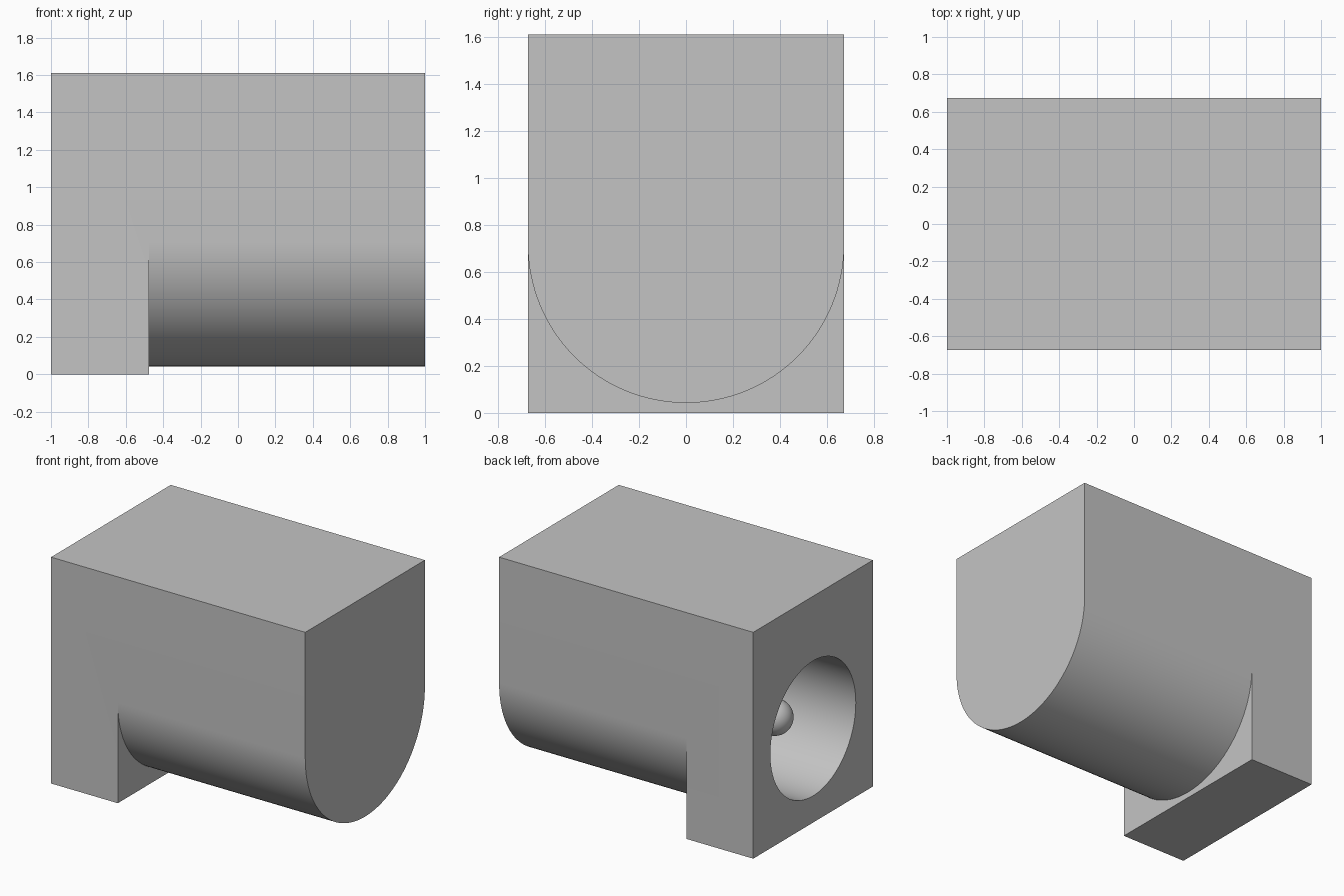
import bpy, bmesh, math
from mathutils import Matrix

if "Cube" in bpy.data.objects:
    bpy.data.objects.remove(bpy.data.objects["Cube"])

HALF_W, TOP = 0.6725, 1.61        # half width and height of the housing
BACK, STEP, FRONT = 1.0, -0.475, -1.0
ARC_Z = 0.715                     # centre height of the round belly
BORE_Z, BORE_R, BORE_END = 0.67, 0.48, 0.35
PIN_R, PIN_TIP = 0.122, -0.82

grey = bpy.data.materials.new("plain grey")
grey.use_nodes = True
colour = (0.55, 0.55, 0.55, 1)
grey.diffuse_color = colour
grey.node_tree.nodes["Principled BSDF"].inputs["Base Color"].default_value = colour


def add_object(name, bm):
    bmesh.ops.recalc_face_normals(bm, faces=bm.faces)
    mesh = bpy.data.meshes.new(name)
    bm.to_mesh(mesh)
    bm.free()
    mesh.materials.append(grey)
    obj = bpy.data.objects.new(name, mesh)
    bpy.context.collection.objects.link(obj)
    return obj


def activate(obj):
    bpy.ops.object.select_all(action='DESELECT')
    obj.select_set(True)
    bpy.context.view_layer.objects.active = obj


def smooth(obj):
    activate(obj)
    bpy.ops.object.shade_smooth_by_angle(angle=math.radians(30))


def revolve(name, profile, steps):
    """Turn (x, radius) points around the bore axis."""
    bm = bmesh.new()
    verts = [bm.verts.new((x, 0, BORE_Z + r)) for x, r in profile]
    edges = [bm.edges.new(pair) for pair in zip(verts, verts[1:])]
    bmesh.ops.spin(bm, geom=verts + edges, cent=(0, 0, BORE_Z), axis=(1, 0, 0),
                   angle=math.tau, steps=steps, use_duplicate=False)
    bmesh.ops.remove_doubles(bm, verts=bm.verts, dist=0.0005)
    return add_object(name, bm)


# Housing: square front block with a foot, round belly behind it
bm = bmesh.new()


def point(x, y, z):
    return bm.verts.new((x, y, z))


N = 64
arc = [(-HALF_W * math.cos(math.pi * i / N), ARC_Z - HALF_W * math.sin(math.pi * i / N))
       for i in range(N + 1)]
back_arc = [point(BACK, y, z) for y, z in arc]
step_arc = [point(STEP, y, z) for y, z in arc]
sides = (-HALF_W, HALF_W)
back_top = [point(BACK, y, TOP) for y in sides]
front_top = [point(FRONT, y, TOP) for y in sides]
front_low = [point(FRONT, y, 0) for y in sides]
step_low = [point(STEP, y, 0) for y in sides]

for i in range(N):
    bm.faces.new((back_arc[i], back_arc[i + 1], step_arc[i + 1], step_arc[i]))
bm.faces.new(back_arc + back_top[::-1])
bm.faces.new(step_arc + step_low[::-1])
for i, end in ((0, 0), (1, -1)):
    bm.faces.new((front_low[i], step_low[i], step_arc[end], back_arc[end],
                  back_top[i], front_top[i]))
for a, b in ((front_top, back_top), (front_low, step_low), (front_top, front_low)):
    bm.faces.new((a[0], a[1], b[1], b[0]))
housing = add_object("housing", bm)

# Round socket bored into the block
cutter = revolve("bore_cutter", [(FRONT - 0.1, 0), (FRONT - 0.1, BORE_R),
                                 (BORE_END, BORE_R), (BORE_END, 0)], 96)
cutter.hide_render = True
cut = housing.modifiers.new("bore", 'BOOLEAN')
cut.operation = 'DIFFERENCE'
cut.solver = 'EXACT'
cut.object = cutter
activate(housing)
bpy.ops.object.modifier_apply(modifier=cut.name)
bpy.data.objects.remove(cutter)
smooth(housing)

# Centre pin with a rounded tip
dome = [(PIN_TIP + PIN_R * (1 - math.cos(a)), PIN_R * math.sin(a))
        for a in (math.pi / 2 * i / 12 for i in range(13))]
pin = revolve("centre_pin", dome + [(BORE_END, PIN_R)], 48)
smooth(pin)
